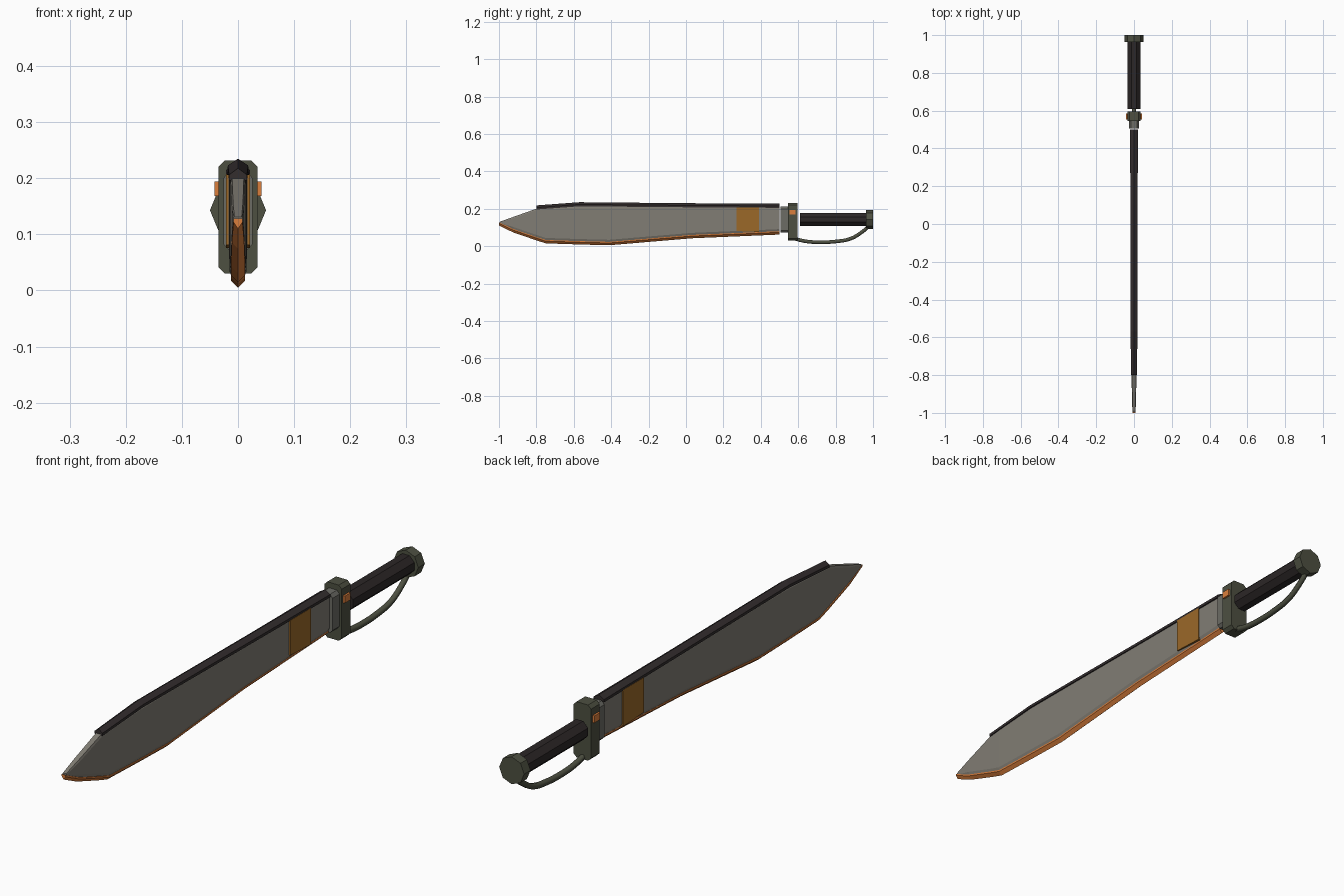
import bpy, bmesh, math
from mathutils import Matrix

if "Cube" in bpy.data.objects:
    bpy.data.objects.remove(bpy.data.objects["Cube"])


def mat(name, r, g, b):
    m = bpy.data.materials.new(name)
    m.diffuse_color = (r, g, b, 1)
    m.use_nodes = True
    m.node_tree.nodes["Principled BSDF"].inputs["Base Color"].default_value = m.diffuse_color
    return m


STEEL = mat("blade_grey", 0.22, 0.205, 0.175)
COLLAR = mat("collar_grey", 0.15, 0.15, 0.13)
EDGE = mat("hot_orange", 0.70, 0.21, 0.045)
BAND = mat("amber", 0.33, 0.14, 0.022)
OLIVE = mat("olive_metal", 0.075, 0.08, 0.053)
BLACK = mat("grip_black", 0.025, 0.02, 0.02)
SPINE = mat("spine_dark", 0.033, 0.026, 0.027)


def finish(name, bm, material):
    bmesh.ops.recalc_face_normals(bm, faces=bm.faces)
    me = bpy.data.meshes.new(name)
    bm.to_mesh(me)
    bm.free()
    me.materials.append(material)
    ob = bpy.data.objects.new(name, me)
    bpy.context.collection.objects.link(ob)
    return ob


def loft(name, sections, material):
    """Skin a row of closed cross-sections and cap both ends."""
    bm = bmesh.new()
    rings = [[bm.verts.new(p) for p in s] for s in sections]
    n = len(rings[0])
    for a, b in zip(rings, rings[1:]):
        for i in range(n):
            j = (i + 1) % n
            bm.faces.new((a[i], a[j], b[j], b[i]))
    bm.faces.new(rings[0])
    bm.faces.new(rings[-1])
    return finish(name, bm, material)


def mirrored(half, y):
    """Section from right-hand (x, z) points, mirrored across x = 0."""
    left = [(-x, z) for x, z in reversed(half) if x > 0]
    return [(x, y, z) for x, z in half + left]


def box(name, x, y, z, material):
    half = [(x, z[1]), (x, z[0])]
    return loft(name, [mirrored(half, v) for v in y], material)


def cylinder(name, r, y0, y1, z, material, turn=0.0):
    ring = [(r * math.cos(turn + k * math.pi / 4), z + r * math.sin(turn + k * math.pi / 4))
            for k in range(8)]
    return loft(name, [[(x, y, h) for x, h in ring] for y in (y0, y1)], material)


# Blade stations: y, top, bottom, half thickness
stations = [(0.50, 0.210, 0.065, 0.017), (0.03, 0.213, 0.045, 0.016),
            (-0.41, 0.216, 0.008, 0.015), (-0.57, 0.215, 0.012, 0.015),
            (-0.75, 0.205, 0.018, 0.014), (-0.80, 0.200, 0.034, 0.013),
            (-0.925, 0.156, 0.077, 0.011), (-0.995, 0.131, 0.118, 0.008)]

# Blade body with a bevel down to the edge
blade = []
for y, t, b, w in stations:
    h = min(1, (t - b) / 0.06)
    blade.append(mirrored([(w * 0.8, t), (w, t - 0.008 * h),
                           (w, b + 0.026 * h), (w * 0.6, b + 0.011 * h)], y))
loft("blade", blade, STEEL)

# Orange cutting edge following the lower outline
edge = []
for y, t, b, w in stations:
    w = min(w, 0.0125)
    if y < -0.99:
        y, b = -1.0, 0.113
    edge.append(mirrored([(w, b + 0.015), (w, b + 0.009), (0, b - 0.003)], y))
loft("cutting_edge", edge, EDGE)

# Ridged spine cap
spine = [(0.50, 0.227, 0.021), (0.10, 0.229, 0.019), (-0.57, 0.235, 0.018), (-0.80, 0.218, 0.016)]
loft("spine", [mirrored([(0, t), (w, t - 0.012), (w, t - 0.022)], y)
               for y, t, w in spine], SPINE)

# Amber band wrapped on the blade
loft("blade_band", [mirrored([(0.021, 0.208), (0.021, zb)], y)
                    for y, zb in ((0.27, 0.081), (0.39, 0.076))], BAND)

# Collar joining blade and guard
loft("collar", [mirrored([(0.016, 0.212), (0.026, 0.20), (0.026, 0.083), (0.016, 0.072)], y)
                for y in (0.505, 0.55)], COLLAR)

# Guard block with chamfered corners
loft("guard", [mirrored([(0.023, 0.232), (0.035, 0.22), (0.035, 0.042), (0.023, 0.030)], y)
               for y in (0.545, 0.595)], OLIVE)
box("guard_studs", 0.042, (0.553, 0.585), (0.168, 0.194), EDGE)

# Grip and pommel
cylinder("grip", 0.037, 0.61, 0.97, 0.143, BLACK, math.pi / 8)
cylinder("pommel", 0.05, 0.963, 1.0, 0.143, OLIVE)

# Curved knuckle bow
curve = bpy.data.curves.new("knuckle_bow", "CURVE")
curve.dimensions = "3D"
curve.bevel_depth = 0.011
curve.bevel_resolution = 1
curve.resolution_u = 4
path = [(0.58, 0.040), (0.64, 0.026), (0.72, 0.021), (0.80, 0.025),
        (0.88, 0.040), (0.94, 0.075), (0.98, 0.108)]
sp = curve.splines.new("BEZIER")
sp.bezier_points.add(len(path) - 1)
for p, (y, z) in zip(sp.bezier_points, path):
    p.co = (0, y, z)
    p.handle_left_type = p.handle_right_type = "AUTO"
curve.materials.append(OLIVE)
bow = bpy.data.objects.new("knuckle_bow", curve)
bpy.context.collection.objects.link(bow)
